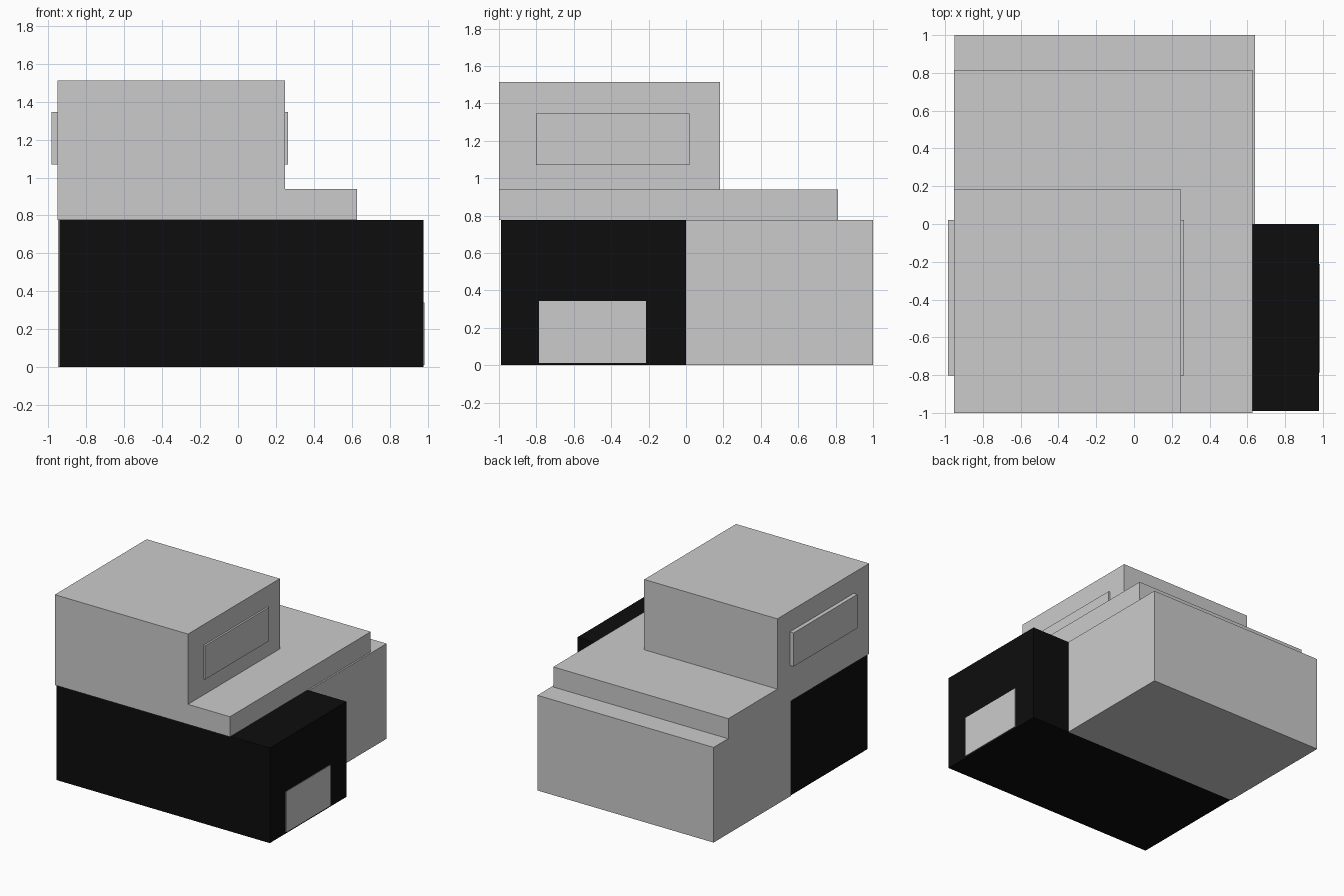
import bpy
import bmesh
from mathutils import Vector

if "Cube" in bpy.data.objects:
    bpy.data.objects.remove(bpy.data.objects["Cube"])


def box(name, low, high, material=None):
    """Flat-faced box spanning two opposite corners."""
    low, high = Vector(low), Vector(high)
    mesh = bpy.data.meshes.new(name)
    bm = bmesh.new()
    bmesh.ops.create_cube(bm, size=1)
    bmesh.ops.scale(bm, vec=high - low, verts=bm.verts)
    bm.to_mesh(mesh)
    bm.free()
    obj = bpy.data.objects.new(name, mesh)
    obj.location = (low + high) / 2
    bpy.context.collection.objects.link(obj)
    if material:
        mesh.materials.append(material)
    return obj


black = bpy.data.materials.new("black_wall")
black.diffuse_color = (0.004, 0.004, 0.004, 1)
black.use_nodes = True
black.node_tree.nodes["Principled BSDF"].inputs["Base Color"].default_value = black.diffuse_color

# Ground floor: black front wing and grey rear wing
box("front_wing", (-0.943, -0.99, 0), (0.98, 0, 0.776), black)
box("rear_wing", (-0.949, 0, 0), (0.64, 1, 0.776))

# Garage door, slightly proud of the right wall
box("garage_door", (0.96, -0.785, 0.012), (0.985, -0.213, 0.342))

# Terrace slab and upper storey
box("terrace_slab", (-0.952, -1, 0.776), (0.627, 0.814, 0.94))
box("upper_storey", (-0.952, -1, 0.94), (0.249, 0.183, 1.513))

# Window panels on both sides of the upper storey
for side, x0, x1 in (("left", -0.985, -0.94), ("right", 0.235, 0.264)):
    box("window_" + side, (x0, -0.802, 1.07), (x1, 0.02, 1.345))
